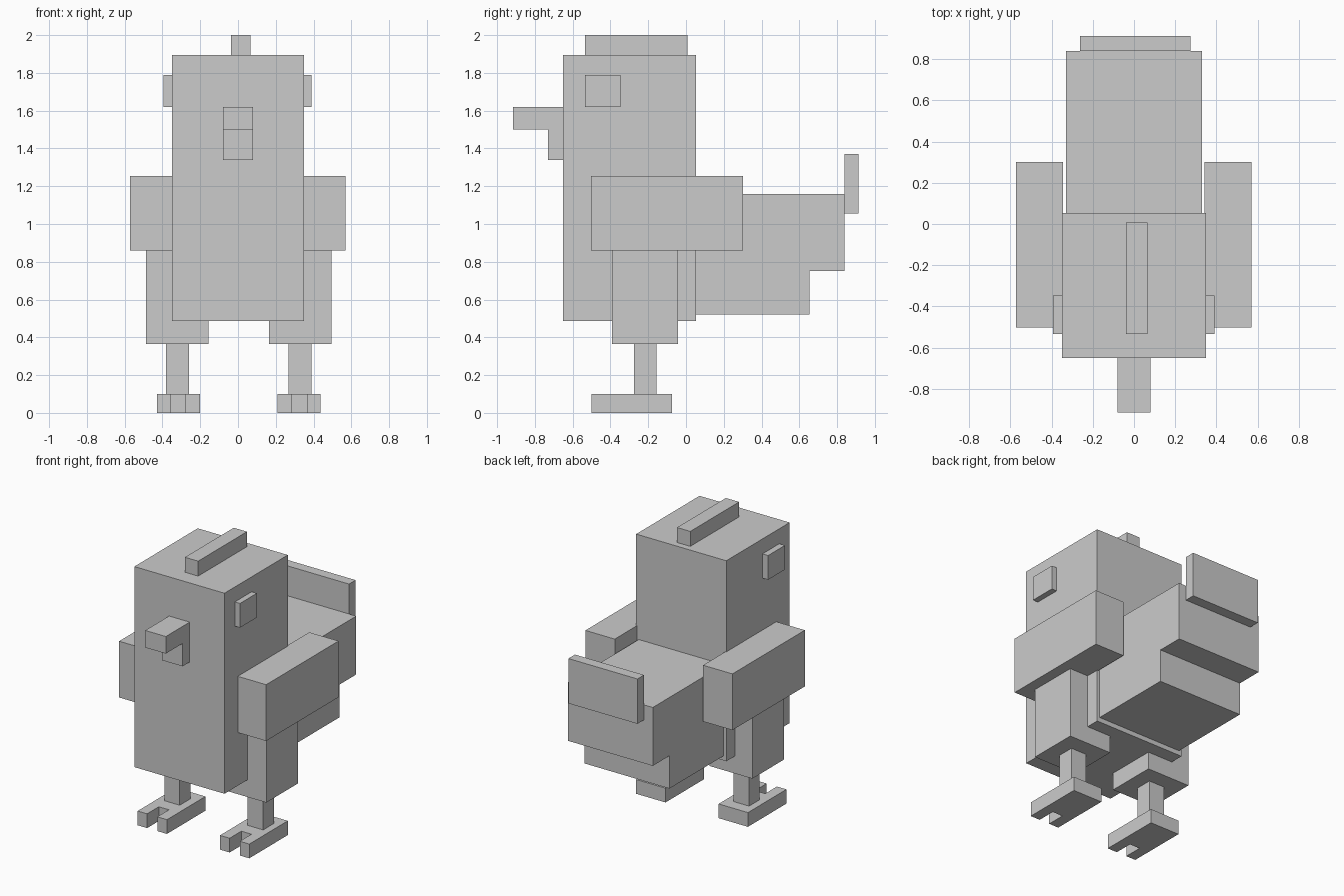
import bpy, bmesh

if "Cube" in bpy.data.objects:
    bpy.data.objects.remove(bpy.data.objects["Cube"])

LEG_AXIS = 0.004   # the legs mirror about a plane slightly right of centre


def prism(name, outline, axis, lo, hi):
    """Extrude a flat outline: axis 'x' takes (y, z) points, axis 'z' takes (x, y)."""
    bm = bmesh.new()
    place = (lambda a, b, t: (t, a, b)) if axis == 'x' else (lambda a, b, t: (a, b, t))
    face = bm.faces.new([bm.verts.new(place(a, b, lo)) for a, b in outline])
    top = bmesh.ops.extrude_face_region(bm, geom=[face])['geom']
    for v in top:
        if isinstance(v, bmesh.types.BMVert):
            v.co['xyz'.index(axis)] = hi
    bmesh.ops.recalc_face_normals(bm, faces=bm.faces)
    mesh = bpy.data.meshes.new(name)
    bm.to_mesh(mesh)
    bm.free()
    obj = bpy.data.objects.new(name, mesh)
    bpy.context.collection.objects.link(obj)
    return obj


def box(name, x, y, z):
    """Box from (low, high) ranges."""
    return prism(name, [(x[0], y[0]), (x[1], y[0]), (x[1], y[1]), (x[0], y[1])], 'z', *z)


def mirrored(x, centre, side):
    """Range x flipped to the given side of the centre plane."""
    if side > 0:
        return x
    return (2 * centre - x[1], 2 * centre - x[0])


# Body and head in one upright block, with a crest on top
box("body", (-0.35, 0.35), (-0.65, 0.053), (0.487, 1.895))
box("crest", (-0.038, 0.065), (-0.535, 0.007), (1.895, 2.0))

# Hooked beak
prism("beak", [(-0.64, 1.62), (-0.915, 1.62), (-0.915, 1.5), (-0.73, 1.5),
               (-0.73, 1.34), (-0.64, 1.34)], 'x', -0.08, 0.08)

# Stepped rear body and upright tail fan
prism("rear_body", [(0.04, 0.52), (0.655, 0.52), (0.655, 0.75), (0.84, 0.75),
                    (0.84, 1.16), (0.04, 1.16)], 'x', -0.33, 0.33)
box("tail_fan", (-0.262, 0.274), (0.84, 0.913), (1.055, 1.37))

for label, s in (("left", -1), ("right", 1)):
    # Eye and wing
    box(label + "_eye", mirrored((0.34, 0.39), -0.002, s), (-0.535, -0.348), (1.62, 1.79))
    box(label + "_wing", mirrored((0.342, 0.57), -0.001, s), (-0.502, 0.302), (0.86, 1.255))

    # Thigh and shin
    box(label + "_thigh", mirrored((0.163, 0.494), LEG_AXIS, s), (-0.392, -0.042), (0.365, 0.88))
    box(label + "_shin", mirrored((0.268, 0.388), LEG_AXIS, s), (-0.275, -0.157), (0.09, 0.375))

    # Foot with a notch between two toes
    x0, x1 = mirrored((0.21, 0.438), LEG_AXIS, s)
    n0, n1 = mirrored((0.285, 0.364), LEG_AXIS, s)
    prism(label + "_foot", [(x0, -0.5), (n0, -0.5), (n0, -0.37), (n1, -0.37),
                            (n1, -0.5), (x1, -0.5), (x1, -0.073), (x0, -0.073)], 'z', 0, 0.1)
